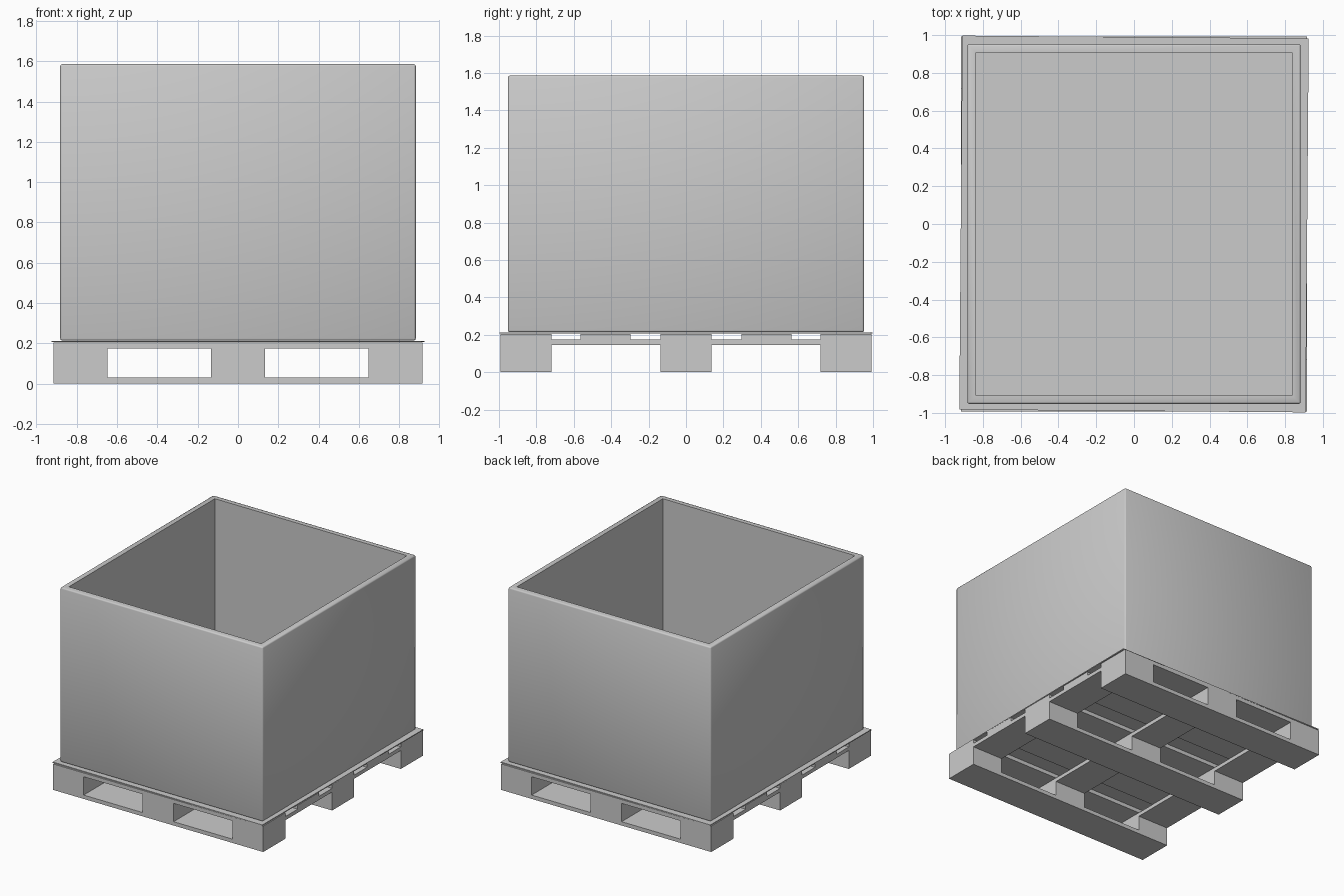
import bpy, bmesh, math

if "Cube" in bpy.data.objects:
    bpy.data.objects.remove(bpy.data.objects["Cube"])


def box(name, x0, x1, y0, y1, z0, z1):
    bm = bmesh.new()
    bmesh.ops.create_cube(bm, size=1)
    for v in bm.verts:
        v.co = ((x0, x1)[v.co.x > 0], (y0, y1)[v.co.y > 0], (z0, z1)[v.co.z > 0])
    return finish(name, bm)


def finish(name, bm):
    mesh = bpy.data.meshes.new(name)
    bm.to_mesh(mesh)
    bm.free()
    ob = bpy.data.objects.new(name, mesh)
    bpy.context.collection.objects.link(ob)
    return ob


X, Y = 0.915, 0.993
cols = [(-X, -0.648), (-0.135, 0.135), (0.648, X)]
rows = [(-Y, -0.718), (-0.137, 0.137), (0.718, Y)]

# pallet: bottom skids and blocks
for y0, y1 in rows:
    box("bottom_skid", -X, X, y0, y1, 0, 0.03)
    for x0, x1 in cols:
        box("pallet_block", x0, x1, y0, y1, 0.03, 0.145)

# pallet: stringers front to back, deck boards across
for x0, x1 in cols:
    box("stringer", x0, x1, -Y, Y, 0.145, 0.174)
for y0, y1 in rows + [(-0.565, -0.297), (0.297, 0.565)]:
    box("deck_board", -X, X, y0, y1, 0.174, 0.204)

# thin liner sheet, slightly askew
sheet = box("liner_sheet", -0.917, 0.917, -0.99, 0.99, 0.206, 0.213)
sheet.rotation_euler.z = math.radians(-0.45)

# open carton with softened outer edges
bm = bmesh.new()
bmesh.ops.create_cube(bm, size=1)
for v in bm.verts:
    v.co = (v.co.x * 1.764, v.co.y * 1.904, 0.9 + v.co.z * 1.372)
bmesh.ops.bevel(bm, geom=bm.edges[:], offset=0.01, segments=2, profile=0.5,
                affect='EDGES')
top = max(bm.faces, key=lambda f: f.calc_center_median().z)
bmesh.ops.inset_region(bm, faces=[top], thickness=0.05)
ext = bmesh.ops.extrude_discrete_faces(bm, faces=[top])
bmesh.ops.translate(bm, verts=ext["faces"][0].verts[:], vec=(0, 0, -1.312))
bmesh.ops.recalc_face_normals(bm, faces=bm.faces[:])
carton = finish("carton", bm)
bpy.context.view_layer.objects.active = carton
carton.select_set(True)
bpy.ops.object.shade_smooth_by_angle(angle=math.radians(50))
